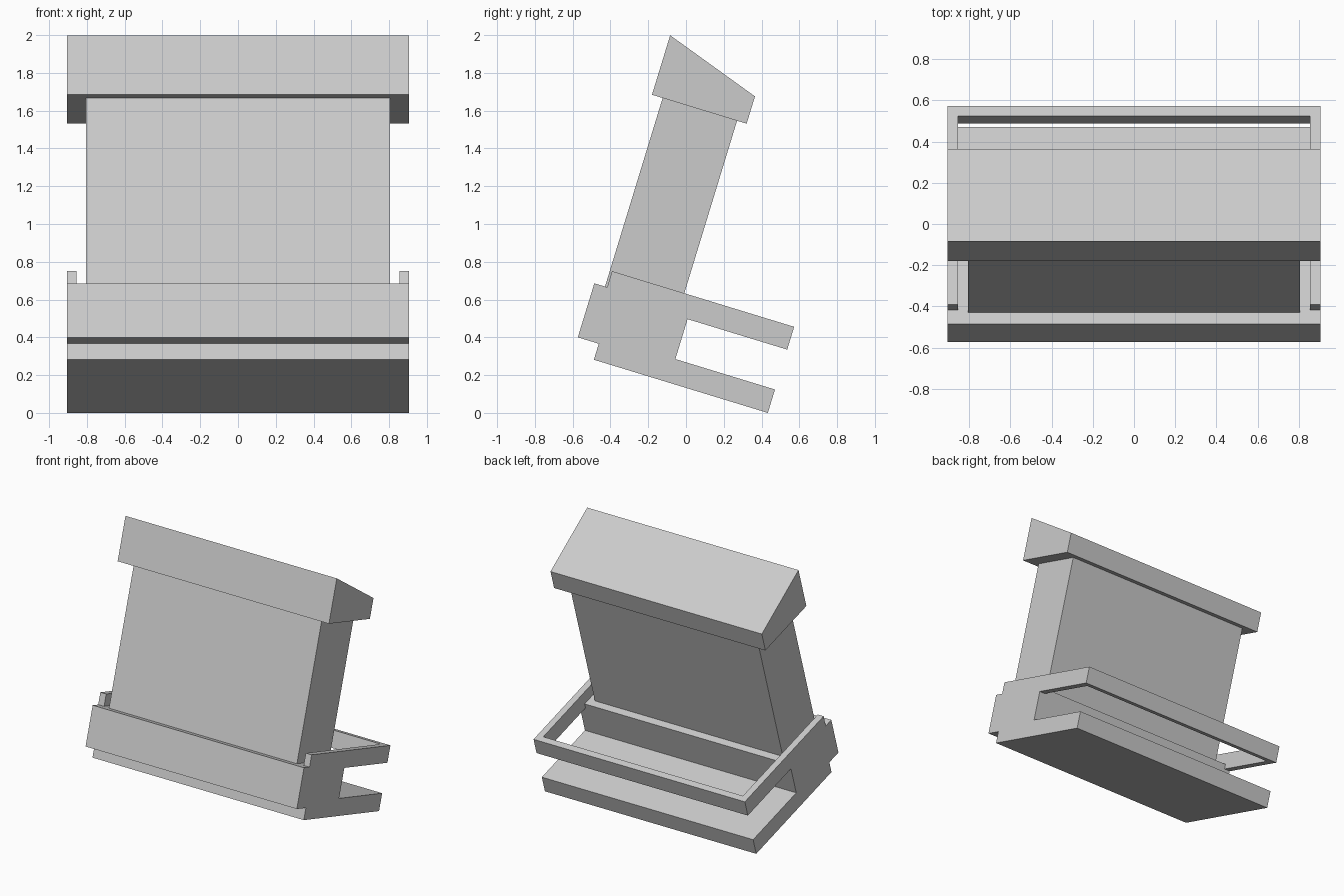
import bpy, bmesh, math

if "Cube" in bpy.data.objects:
    bpy.data.objects.remove(bpy.data.objects["Cube"])

TILT = math.radians(-17)   # whole model leans back
HALF_W = 0.905             # half width of base and head
WALL = 0.05                # thickness of the tray frame


def extrude_profile(name, points, half_width):
    """Closed (depth, height) profile extruded across x, then leaned back."""
    bm = bmesh.new()
    face = bm.faces.new([bm.verts.new((-half_width, y, z)) for y, z in points])
    ext = bmesh.ops.extrude_face_region(bm, geom=[face])
    verts = [v for v in ext["geom"] if isinstance(v, bmesh.types.BMVert)]
    bmesh.ops.translate(bm, verts=verts, vec=(2 * half_width, 0, 0))
    bmesh.ops.recalc_face_normals(bm, faces=bm.faces[:])
    mesh = bpy.data.meshes.new(name)
    bm.to_mesh(mesh)
    bm.free()
    obj = bpy.data.objects.new(name, mesh)
    bpy.context.collection.objects.link(obj)
    obj.rotation_euler.x = TILT
    obj.location = (0, 0.003, -0.005)
    return obj


# Base: stepped front block, lower foot plate and upper frame arms
base = extrude_profile("base", [
    (-0.669, 0.518), (-0.669, 0.219), (-0.553, 0.219), (-0.553, 0.1305),
    (0.41, 0.1305), (0.41, 0.26), (-0.1415, 0.26), (-0.1415, 0.481),
    (0.41, 0.481), (0.41, 0.607), (-0.598, 0.607), (-0.598, 0.518)], HALF_W)

# Cutter: hollows the upper part into an open frame
cutter = extrude_profile("frame_cutter", [
    (-0.75, 0.518), (-0.1415, 0.518), (-0.1415, 0.4),
    (0.41 - WALL, 0.4), (0.41 - WALL, 0.8), (-0.75, 0.8)], HALF_W - WALL)
cutter.hide_render = True
cutter.hide_viewport = True
cut = base.modifiers.new("frame_opening", 'BOOLEAN')
cut.operation = 'DIFFERENCE'
cut.solver = 'EXACT'
cut.object = cutter

# Upright panel
extrude_profile("upright_panel", [
    (-0.61, 0.518), (-0.198, 0.518), (-0.198, 1.562), (-0.61, 1.562)], 0.805)

# Wedge-shaped head
extrude_profile("head", [
    (-0.669, 1.562), (-0.145, 1.562), (-0.145, 1.713), (-0.669, 1.891)], HALF_W)
